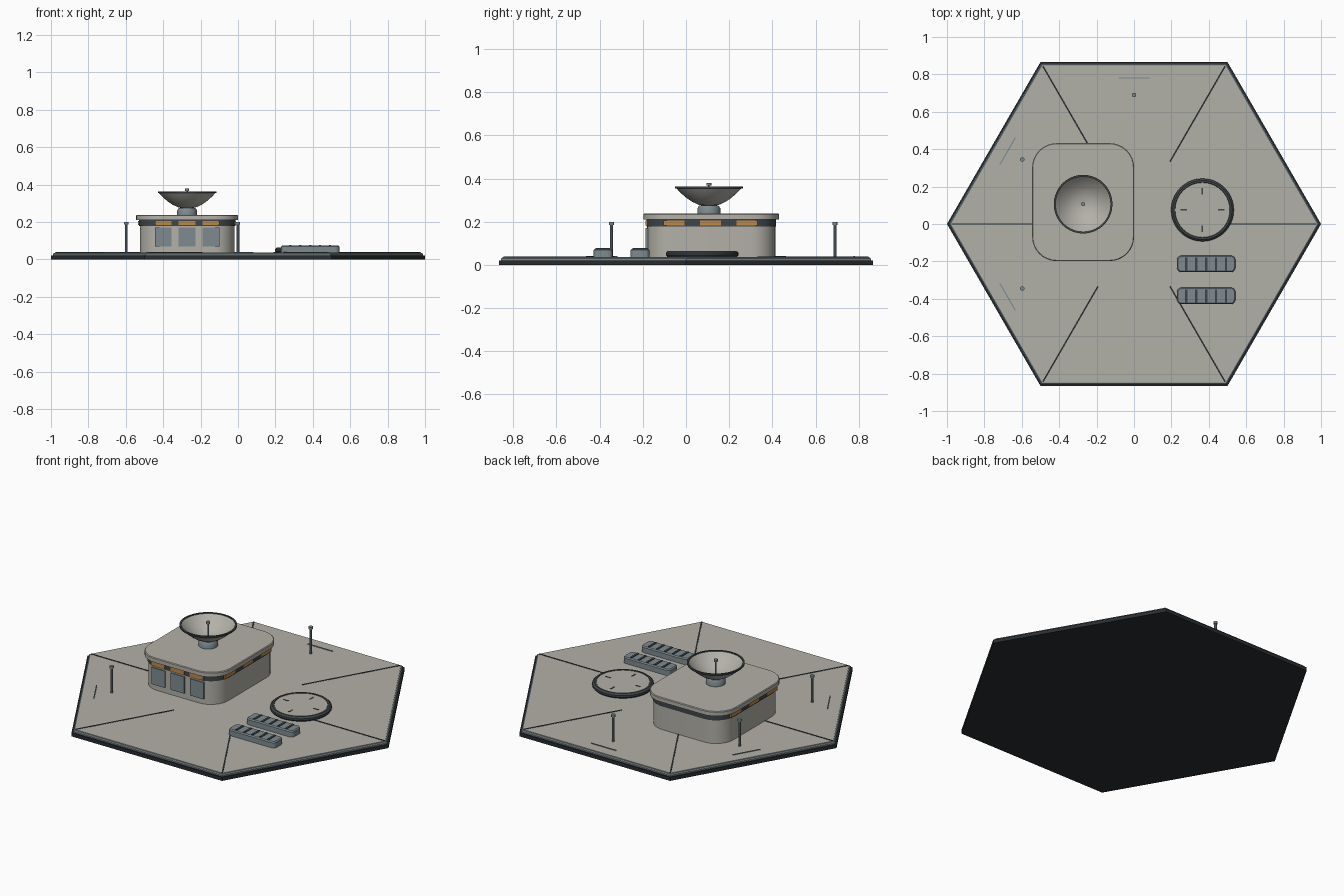
import bpy, bmesh, math
from mathutils import Matrix

if "Cube" in bpy.data.objects:
    bpy.data.objects.remove(bpy.data.objects["Cube"])


def material(name, r, g, b):
    m = bpy.data.materials.new(name)
    m.diffuse_color = (r, g, b, 1)
    m.use_nodes = True
    m.node_tree.nodes["Principled BSDF"].inputs["Base Color"].default_value = m.diffuse_color
    return m


CONCRETE = material("warm concrete", 0.45, 0.44, 0.39)
DARK = material("dark base", 0.022, 0.027, 0.030)
TRIM = material("charcoal trim", 0.05, 0.06, 0.065)
STEEL = material("blue grey steel", 0.21, 0.26, 0.28)
AMBER = material("amber window", 0.52, 0.25, 0.06)


def finish(name, bm, mat, smooth=None):
    bmesh.ops.recalc_face_normals(bm, faces=bm.faces)
    me = bpy.data.meshes.new(name)
    bm.to_mesh(me)
    bm.free()
    me.materials.append(mat)
    ob = bpy.data.objects.new(name, me)
    bpy.context.collection.objects.link(ob)
    if smooth:
        bpy.ops.object.select_all(action='DESELECT')
        ob.select_set(True)
        bpy.context.view_layer.objects.active = ob
        bpy.ops.object.shade_smooth_by_angle(angle=math.radians(smooth))
    return ob


def lathe(name, profile, mat, x=0, y=0, n=32, smooth=35, closed=False):
    """Revolve (radius, z) points; open profiles get end caps."""
    bm = bmesh.new()
    rings = [[bm.verts.new((x + r * math.cos(2 * math.pi * i / n),
                            y + r * math.sin(2 * math.pi * i / n), z))
              for i in range(n)] for r, z in profile]
    pairs = list(zip(rings, rings[1:])) + ([(rings[-1], rings[0])] if closed else [])
    for a, b in pairs:
        for i in range(n):
            j = (i + 1) % n
            bm.faces.new((a[i], a[j], b[j], b[i]))
    if not closed:
        bm.faces.new(rings[0])
        bm.faces.new(rings[-1])
    return finish(name, bm, mat, smooth)


def box(name, center, size, mat, angle=0):
    bm = bmesh.new()
    bmesh.ops.create_cube(bm, size=1, matrix=Matrix.Translation(center)
                          @ Matrix.Rotation(angle, 4, 'Z')
                          @ Matrix.Diagonal((*size, 1)))
    return finish(name, bm, mat)


def rounded_block(name, cx, cy, hx, hy, radius, z0, z1, mat, seg=8, chamfer=0):
    """Rounded rectangle prism with an optional chamfered top."""
    def ring(z, inset):
        pts = []
        for k, (sx, sy) in enumerate(((1, 1), (-1, 1), (-1, -1), (1, -1))):
            for i in range(seg + 1):
                a = math.pi / 2 * (k + i / seg)
                r = radius - inset
                pts.append((cx + sx * (hx - radius) + r * math.cos(a),
                            cy + sy * (hy - radius) + r * math.sin(a), z))
        return pts
    levels = [(z0, 0), (z1 - chamfer, 0)] + ([(z1, chamfer)] if chamfer else [])
    bm = bmesh.new()
    rings = [[bm.verts.new(p) for p in ring(z, i)] for z, i in levels]
    n = len(rings[0])
    for a, b in zip(rings, rings[1:]):
        for i in range(n):
            j = (i + 1) % n
            bm.faces.new((a[i], a[j], b[j], b[i]))
    bm.faces.new(rings[0])
    bm.faces.new(rings[-1])
    return finish(name, bm, mat, 25)


# Hexagonal platform in three layers
DECK = 0.037
lathe("platform_base", [(1, 0), (1, 0.021)], DARK, n=6, smooth=None)
lathe("platform_rim", [(0.99, 0.021), (0.99, 0.029), (0.984, 0.034)], STEEL, n=6, smooth=None)
lathe("platform_deck", [(0.978, 0.03), (0.978, DECK)], CONCRETE, n=6, smooth=None)

# Radial seams toward each corner
for i in range(6):
    a = math.radians(60 * i)
    box(f"deck_seam_{i}", (0.68 * math.cos(a), 0.68 * math.sin(a), DECK),
        (0.59, 0.008, 0.004), DARK, a)

# Building: walls, window band, roof
BX, BY = -0.272, 0.117
rounded_block("building_walls", BX, BY, 0.253, 0.297, 0.115, DECK, 0.18, CONCRETE)
rounded_block("window_band", BX, BY, 0.258, 0.301, 0.12, 0.178, 0.212, TRIM)
rounded_block("roof", BX, BY, 0.2725, 0.315, 0.13, 0.211, 0.238, CONCRETE, chamfer=0.004)

# Amber windows on front and both sides, front wall panels
for i in (-1, 0, 1):
    x = BX + i * 0.128
    box(f"front_window_{i + 2}", (x, BY - 0.301, 0.195), (0.09, 0.009, 0.023), AMBER)
    box(f"front_panel_{i + 2}", (x, BY - 0.298, 0.12), (0.09, 0.012, 0.1), STEEL)
    for side, s in (("left", -1), ("right", 1)):
        box(f"{side}_window_{i + 2}", (BX + s * 0.258, 0.113 + i * 0.169, 0.195),
            (0.009, 0.098, 0.023), AMBER)

# Roof dish: pedestal, hollow bowl, rim, feed
DX, DY = BX, 0.106
lathe("dish_pedestal", [(0.053, 0.236), (0.053, 0.262), (0.045, 0.275)], STEEL, DX, DY)
outer = [(0.155 * t, 0.27 + 0.09 * t ** 2) for t in (0.02, 0.3, 0.5, 0.65, 0.8, 0.9, 1)]
inner = [(r * 0.965, z + 0.006 * (1 - r / 0.155)) for r, z in reversed(outer)]
lathe("dish_bowl", outer + inner, CONCRETE, DX, DY, n=40)
lathe("dish_rim", [(0.157, 0.354), (0.157, 0.363), (0.148, 0.363), (0.148, 0.356)],
      TRIM, DX, DY, n=40, closed=True)
lathe("dish_feed_pole", [(0.004, 0.27), (0.004, 0.37)], STEEL, DX, DY, n=8)
lathe("dish_feed_tip", [(0.011, 0.367), (0.011, 0.38)], STEEL, DX, DY, n=12)

# Round landing pad with four markers
PX, PY = 0.366, 0.075
lathe("pad_ring", [(0.16, DECK - 0.002), (0.168, 0.045), (0.168, 0.056), (0.158, 0.065),
                   (0.148, 0.065), (0.146, 0.06)], TRIM, PX, PY, n=40)
lathe("pad_top", [(0.146, 0.05), (0.146, 0.063)], CONCRETE, PX, PY, n=40)
for i in range(4):
    a = math.pi / 2 * i
    box(f"pad_marker_{i}", (PX + 0.1 * math.cos(a), PY + 0.1 * math.sin(a), 0.063),
        (0.035, 0.008, 0.003), TRIM, a)

# Two low vent units with dark slats
for k, y in enumerate((-0.213, -0.384)):
    rounded_block(f"vent_unit_{k}", 0.386, y, 0.156, 0.044, 0.022, DECK, 0.074, STEEL,
                  seg=4, chamfer=0.006)
    for i in range(5):
        box(f"vent_slat_{k}_{i}", (0.386 + (i - 2) * 0.053, y, 0.074),
            (0.012, 0.07, 0.007), TRIM)

# Light masts and the thin strips behind them
for i, deg in enumerate((90, 150, 210)):
    a = math.radians(deg)
    c, s = math.cos(a), math.sin(a)
    lathe(f"mast_{i}", [(0.007, DECK), (0.007, 0.19)], STEEL, 0.69 * c, 0.69 * s, n=10)
    lathe(f"mast_head_{i}", [(0.012, 0.186), (0.012, 0.199)], STEEL, 0.69 * c, 0.69 * s, n=12)
    box(f"edge_strip_{i}", (0.78 * c, 0.78 * s, DECK + 0.001), (0.165, 0.006, 0.005),
        STEEL, a + math.pi / 2)
